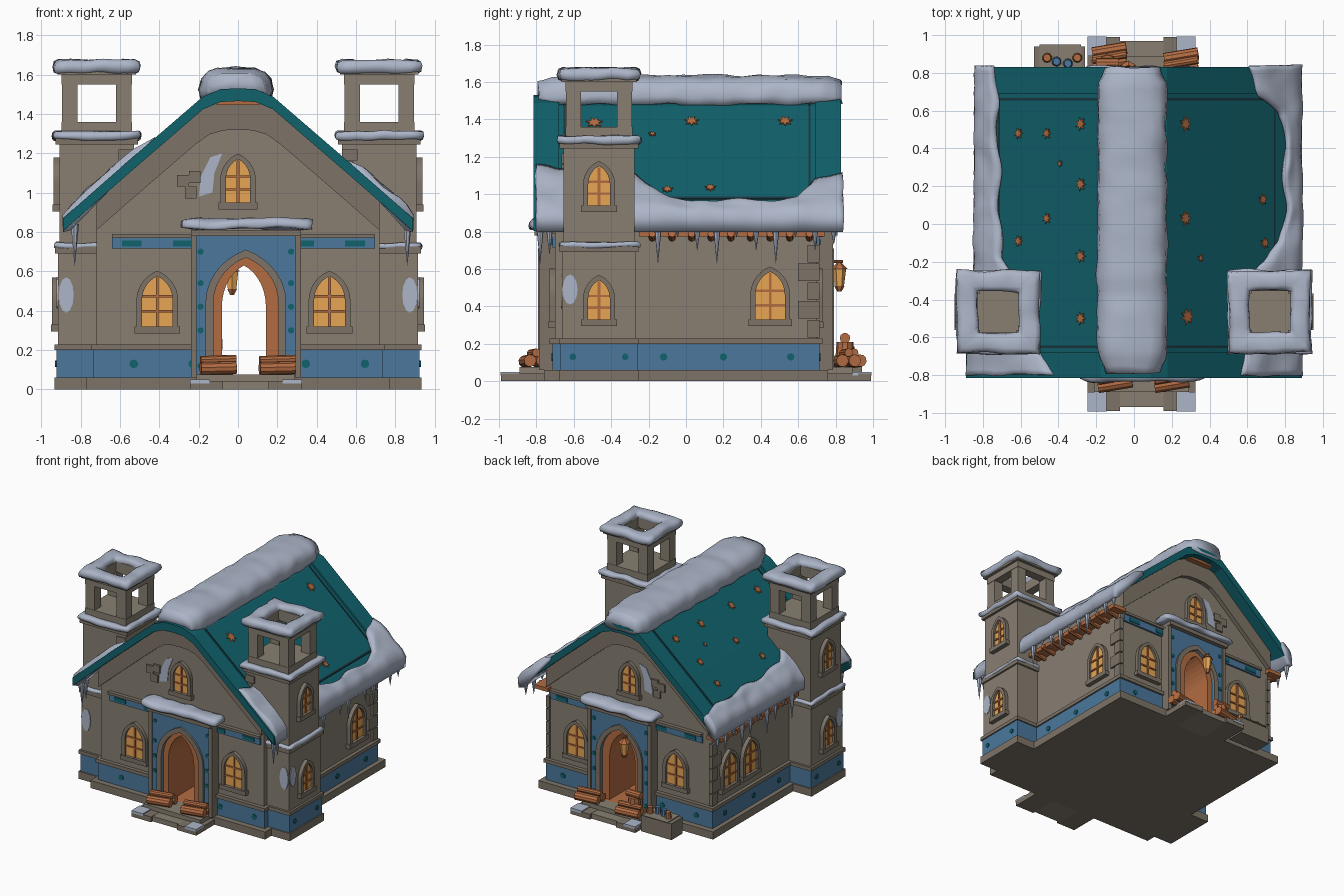
import bpy, bmesh, math
from mathutils import Matrix, Vector, noise

old = bpy.data.objects.get("Cube")
if old:
    bpy.data.objects.remove(old, do_unlink=True)

def material(name, *rgb):
    col = [(c / 255) ** 2.2 for c in rgb] + [1]
    m = bpy.data.materials.new(name)
    m.use_nodes = True
    m.diffuse_color = col
    node = m.node_tree.nodes["Principled BSDF"]
    node.inputs["Base Color"].default_value = col
    node.inputs["Roughness"].default_value = .9
    return m

STONE = material("grey stone", 135, 126, 113)
TRIM = material("trim stone", 124, 115, 103)
SNOW = material("snow", 171, 180, 199)
TEAL = material("teal roof", 24, 98, 108)
BLUE = material("blue paint", 76, 119, 155)
BROWN = material("warm wood", 178, 108, 68)
GLASS = material("glowing glass", 242, 173, 88)
DARK = material("dark groove", 32, 58, 66)
I, UP = Matrix(), Vector((0, 0, 1))
UPRIGHT = Matrix.Rotation(math.pi / 2, 4, 'X')

def finish(name, bm, mat, M=I, smooth=False):
    bmesh.ops.recalc_face_normals(bm, faces=bm.faces)
    bm.transform(M)
    me = bpy.data.meshes.new(name)
    bm.to_mesh(me)
    bm.free()
    me.materials.append(mat)
    for p in me.polygons:
        p.use_smooth = smooth
    ob = bpy.data.objects.new(name, me)
    bpy.context.collection.objects.link(ob)
    return ob

def loft(name, rings, mat, M=I, closed=False, smooth=False):
    bm = bmesh.new()
    vs = [[bm.verts.new(p) for p in r] for r in rings]
    n = len(vs[0])
    for a, b in zip(vs, vs[1:] + vs[:1] if closed else vs[1:]):
        for i in range(n):
            bm.faces.new((a[i], a[(i + 1) % n], b[(i + 1) % n], b[i]))
    if not closed:
        bm.faces.new(vs[0])
        bm.faces.new(vs[-1])
    return finish(name, bm, mat, M, smooth)

def prism(name, pts, y0, y1, mat, M=I):
    return loft(name, [[(x, y, z) for x, z in pts] for y in (y0, y1)], mat, M)

def box(name, x0, x1, y0, y1, z0, z1, mat, M=I):
    return prism(name, [(x0, z0), (x1, z0), (x1, z1), (x0, z1)], y0, y1, mat, M)

def frame(name, outer, inner, y0, y1, mat, M=I, closed=False):
    rings = [[(a, y0, b), (c, y0, d), (c, y1, d), (a, y1, b)]
             for (a, b), (c, d) in zip(outer, inner)]
    return loft(name, rings, mat, M, closed)

def arch(w, h, spring, z=0, n=7):
    k = math.radians(68)
    half = [(w, z)]
    for i in range(n + 1):
        a = k * i / n
        half.append((w * (1 - (1 - math.cos(a)) / (1 - math.cos(k))),
                     z + spring + (h - spring) * math.sin(a) / math.sin(k)))
    return half + [(-x, q) for x, q in half[-2::-1]]

def rod(name, a, b, r, mat, r2=None, n=10):
    a, b = Vector(a), Vector(b)
    bm = bmesh.new()
    bmesh.ops.create_cone(bm, cap_ends=True, segments=n, radius1=r,
                          radius2=r if r2 is None else r2, depth=(b - a).length)
    turn = UP.rotation_difference(b - a).to_matrix().to_4x4()
    return finish(name, bm, mat, Matrix.Translation((a + b) / 2) @ turn)

def interp(table, v):
    for (a, p), (b, q) in zip(table, table[1:]):
        if v <= b:
            return p + (q - p) * (v - a) / (b - a)
    return table[-1][1]

def roof_z(x):
    return interp([(0, 1.51), (.1, 1.505), (.17, 1.475), (.57, 1.13), (.9, .84)], abs(x))

def roof_sheet(name, s, x0, x1, y0, y1, t0, t1, mat):
    xs = [x0 + (x1 - x0) * i / 10 for i in range(11)]
    pts = [(s * x, roof_z(x) + t1) for x in xs] + [(s * x, roof_z(x) + t0) for x in xs[::-1]]
    return prism(name, pts, y0, y1, mat)

def power(v, e):
    return math.copysign(abs(v) ** e, v)

def rough(p, amount=.014):
    p = Vector(p)
    return p + noise.noise_vector(p * 9) * amount

def lump(name, a, b, w, h, seg=24):
    a, b = Vector(a), Vector(b)
    side = (b - a).cross(UP).normalized()
    rings = []
    for i in range(seg + 1):
        t = i / seg
        e = max(.78, (1 - abs(2 * t - 1) ** 24) ** .5)
        rings.append([rough(a + (b - a) * t + side * w * e * power(math.cos(f), .7)
                            + UP * h * e * max(-.35, power(math.sin(f), .8)))
                      for f in [math.tau * j / 16 for j in range(16)]])
    return loft(name, rings, SNOW, smooth=True)

def snow_ring(name, cx, cy, z, r, w, h):
    rings = []
    for i in range(40):
        c, s = math.cos(math.tau * i / 40), math.sin(math.tau * i / 40)
        k = 1 / max(abs(c), abs(s))
        rings.append([rough((cx + c * k * (r + w * power(math.cos(f), .6)),
                             cy + s * k * (r + w * power(math.cos(f), .6)),
                             z + h * power(math.sin(f), .7)), .012)
                      for f in [math.tau * j / 10 for j in range(10)]])
    loft(name, rings, SNOW, closed=True, smooth=True)

def roof_snow(name, s, edge, rim):
    rings = []
    for i in range(61):
        y = -.8 + 1.64 * i / 60
        inner, outer = interp(edge, y) + .012 * math.sin(y * 17), interp(rim, y)
        row = []
        for j in range(10):
            t = j / 9
            x = inner + (outer - inner) * t
            row.append(rough((s * x, y, roof_z(x) + .022 + .038 * min(1, 4 * t, 5 * (1 - t) + .3))))
        row += [(s * outer, y, roof_z(outer) - .05), (s * (outer - .04), y, roof_z(outer) - .04),
                (s * inner, y, roof_z(inner) - .01)]
        rings.append(row)
    loft(name, rings, SNOW, smooth=True)

def facing(x, y, z, degrees):
    return Matrix.Translation((x, y, z)) @ Matrix.Rotation(math.radians(degrees), 4, 'Z')

def frost(name, M, w, h):
    pts = [(w * math.cos(a), h * math.sin(a)) for a in [math.tau * i / 12 for i in range(12)]]
    prism(name, pts, -.006, 0, SNOW, M)

def window(name, M, w=.078, h=.255):
    f, s = .028, h * .52
    prism(name + "_glass", arch(w, h, s), -.012, .01, GLASS, M)
    frame(name + "_frame", arch(w + f, h + f, s), arch(w, h, s), -.03, .01, TRIM, M)
    box(name + "_mullion", -.007, .007, -.02, 0, 0, h * .97, BROWN, M)
    for k in (.3, .6):
        box(name + "_bar", -w, w, -.02, 0, h * k - .006, h * k + .006, BROWN, M)
    box(name + "_sill", -w - .038, w + .038, -.035, .01, -.035, 0, TRIM, M)

# main body with an arched passage through it
GX = .04
inner_arch = [(x - .01, z) for x, z in arch(.112, .57, .36, .06)]
passage = [(x + GX, z) for x, z in inner_arch]
roofline = [(x, roof_z(x) - .035) for x in (.72, .57, .3, .17, .1, -.1, -.17, -.3, -.57, -.72)]
body = prism("main_walls", passage[::-1] + [(.72, .06)] + roofline + [(-.72, .06)], -.7, .7, STONE)
body.data.materials.append(BROWN)
for p in body.data.polygons:
    if abs(p.normal.y) < .5 and abs(p.center.x - GX) < .13 and p.center.z < .65:
        p.material_index = 1
box("passage_floor", -.1, .18, -.78, .78, .05, .075, BROWN)
box("platform", -.77, .77, -.76, .76, 0, .06, TRIM)
for x0, x1 in ((-.735, -.1), (.18, .735)):
    box("blue_band", x0, x1, -.715, .715, .06, .2, BLUE)
    box("band_ledge", x0 - .012, x1 + .012, -.73, .73, .2, .228, TRIM)

# gable ends: doorway, steps, frieze, windows, rake trim
for tag, s, turn in (("front", -1, 0), ("back", 1, 180)):
    M = facing(GX, s * .69, 0, turn)
    opening = arch(.165, .61, .38, .06)
    lining = inner_arch if s < 0 else [(-x, z) for x, z in inner_arch[::-1]]
    prism(tag + "_portal", opening[::-1] + [(.265, .06), (.265, .79), (-.265, .79), (-.265, .06)],
          -.085, 0, BLUE, M)
    frame(tag + "_door_arch", arch(.205, .65, .38, .06), opening, -.1, 0, TRIM, M)
    frame(tag + "_door_lining", opening, lining, -.07, .0, BROWN, M)
    for k in (-1, 1):
        box(tag + "_pilaster", k * .265 - .014, k * .265 + .014, -.095, 0, .06, .79, TRIM, M)
        for z in (.12, .3, .42, .54, .7):
            rod(tag + "_portal_stud", M @ Vector((k * .23, -.092, z)), M @ Vector((k * .23, -.08, z)), .016, TEAL)
        box(tag + "_step_slab", k * .2 - .085, k * .2 + .085, -.3, -.02, 0, .042, TRIM, M)
        box(tag + "_step_snow", k * .235 - .05, k * .235 + .05, -.303, -.2, .03, .05, SNOW, M)
    box(tag + "_lintel", -.28, .28, -.12, 0, .78, .81, TRIM, M)
    lump(tag + "_portal_snow", (-.285, s * .76, .83), (.375, s * .76, .83), .075, .04)
    box(tag + "_lower_step", -.13, .13, -.28, -.02, 0, .04, STONE, M)
    box(tag + "_upper_step", -.25, .25, -.2, -.02, .03, .075, STONE, M)
    for x in (-.41, .465):
        window(tag + "_window", facing(x, s * .7, .32, turn))
        N = facing(x, s * .7, 0, turn)
        box(tag + "_frieze", -.23, .23, -.015, 0, .715, .77, BLUE, N)
        box(tag + "_frieze_ledge", -.23, .23, -.03, 0, .77, .79, TRIM, N)
        for k in (-.13, .13):
            box(tag + "_frieze_inlay", k - .05, k + .05, -.02, 0, .727, .757, TEAL, N)
        for k in (-.12, .18):
            rod(tag + "_band_stud", N @ Vector((k, -.02, .13)), N @ Vector((k, -.01, .13)), .022, TEAL)
    window(tag + "_gable_window", facing(0, s * .7, .95, turn), .062, .22)
    for k in (-1, 1):
        roof_sheet(tag + "_rake_trim", k, 0, .72, s * .69, s * .735, -.19, -.035, TRIM)
    for x, z in ((-.28, 1.06), (-.22, 1.08), (-.24, 1.0)):
        box(tag + "_gable_brick", x - .03, x + .03, s * .69, s * .715, z - .03, z + .03, TRIM)
    prism(tag + "_wall_frost", [(-.2, .98), (-.13, 1.0), (-.12, 1.1), (-.08, 1.2), (-.14, 1.18), (-.19, 1.08)],
          s * .7, s * .705, SNOW)
    box(tag + "_ridge_beam", -.11, .11, s * .7, s * .78, 1.445, 1.472, BROWN)

# roof halves, raised rims, grooves, eaves and icicles
for s, reach in ((1, .87), (-1, .84)):
    roof_sheet("roof_half", s, 0, reach, -.8, .82, -.04, 0, TEAL)
    for y0, y1, x1 in ((-.815, -.68, .89), (.69, .83, reach)):
        roof_sheet("roof_rim", s, 0, x1, y0, y1, -.045, .02, TEAL)
    for y in (-.65, .66):
        roof_sheet("roof_groove", s, .17, .76, y - .006, y + .006, 0, .006, DARK)
    eave = s * (reach - .01)
    roof_sheet("eave_groove", s, reach - .13, reach - .12, -.65, .66, 0, .006, DARK)
    box("eave_beam", min(s * .7, s * .82), max(s * .7, s * .82), -.25, .74, .775, .805, BROWN)
    for i in range(9):
        y = -.18 + i * .105
        rod("rafter", (s * .71, y, .765), (s * .83, y, .79), .02, BROWN, n=8)
        rod("icicle", (eave, y + .03, .84), (eave, y + .03, .63 + .07 * (i * 5 % 3)), .022, SNOW, .001, 7)
    for i, y in enumerate((-.78, -.73, .79)):
        rod("corner_icicle", (eave, y, .84), (eave, y, .63 + .05 * i), .022, SNOW, .001, 7)
    for i in range(5):
        w = .06 + .05 * (i % 2)
        box("quoin", s * .72 - .015, s * .72 + .015, .71 - w, .715, .235 + i * .1, .328 + i * .1, TRIM)
roof_snow("eave_snow_right", 1, [(-.82, .57), (-.66, .58), (-.3, .58), (-.2, .68), (-.1, .77), (0, .795), (.45, .795),
                                 (.6, .77), (.68, .66), (.84, .6)], [(-.8, .89), (.84, .89)])
roof_snow("eave_snow_left", -1, [(-.82, .43), (-.7, .47), (-.64, .58), (-.3, .6), (-.18, .7), (.84, .73)],
          [(-.8, .89), (-.66, .88), (-.2, .85), (.84, .845)])
lump("ridge_snow", (-.01, -.79, 1.52), (-.01, .83, 1.52), .185, .115, 40)

# worn patches on the roof
for x, y, r in ((.27, .53, .04), (.27, .03, .04), (.35, -.18, .02), (.28, -.49, .045), (.68, .13, .03),
                (.69, -.1, .03), (-.61, .48, .03), (-.46, .48, .03), (-.28, .53, .035), (-.28, .21, .035),
                (-.46, .03, .03), (-.61, -.09, .03), (-.28, -.17, .035), (-.28, -.5, .035), (-.39, .32, .018)):
    radii = [r * (1 - .5 * (i % 2)) for i in range(14)]
    pts = [(q * math.cos(i * math.pi / 7), q * math.sin(i * math.pi / 7)) for i, q in enumerate(radii)]
    tilt = Matrix.Rotation(math.copysign(math.radians(41), x), 4, 'Y')
    prism("roof_patch", pts, -.008, .008, BROWN, Matrix.Translation((x, y, roof_z(x))) @ tilt @ UPRIGHT)

# twin towers
def square(r):
    return [(r, r), (-r, r), (-r, -r), (r, -r)]

TY = -.465
for s in (-1, 1):
    cx = s * .718
    T = Matrix.Translation((cx, TY, 0))
    for part, r, z0, z1, mat in (("pad", .215, 0, .06, TRIM), ("band", .205, .06, .2, BLUE),
                                 ("band_ledge", .215, .2, .228, TRIM), ("lower_shaft", .198, .2, .7, STONE),
                                 ("middle_ledge", .212, .69, .725, TRIM), ("upper_shaft", .19, .72, 1.26, STONE),
                                 ("top_ledge", .21, 1.245, 1.28, TRIM), ("belfry_floor", .18, 1.28, 1.36, STONE)):
        box("tower_" + part, -r, r, -r, r, z0, z1, mat, T)
    for i in (-1, 1):
        for j in (-1, 1):
            box("belfry_post", i * .137 - .04, i * .137 + .04, j * .137 - .04, j * .137 + .04, 1.35, 1.56, STONE, T)
    for part, r, z0, z1 in (("lintel", .18, 1.55, 1.61), ("cap", .2, 1.6, 1.635)):
        frame("belfry_" + part, square(r), square(.11), z0, z1, STONE, T @ UPRIGHT, True)
    snow_ring("tower_cap_snow", cx, TY, 1.64, .163, .055, .034)
    snow_ring("tower_ledge_snow", cx, TY, 1.29, .195, .028, .022)
    snow_ring("tower_middle_snow", cx, TY, .73, .195, .02, .015)
    for z, x in ((.33, .198), (.94, .19)):
        window("tower_window", facing(cx + s * x, TY, z, s * 90), .058, .21)
    for z, k in ((1.19, .04), (1.13, .02), (1.07, .045)):
        box("tower_brick", cx - s * .15 - k, cx - s * .15 + k, TY - .2, TY - .17, z - .028, z + .028, TRIM)
    frost("tower_front_frost", facing(cx + s * .155, TY - .198, .48, 0), .038, .09)
    frost("tower_side_frost", facing(cx + s * .198, TY - .155, .49, s * 90), .04, .08)
    for y in (-.14, .14):
        rod("tower_stud", (cx + s * .2, TY + y, .13), (cx + s * .212, TY + y, .13), .018, TEAL)

# side windows and studs
window("side_window", facing(.72, .45, .33, 90))
for y in (.5, .24):
    window("side_window", facing(-.72, y, .33, -90))
for s in (-1, 1):
    for y in (-.12, .2, .56):
        rod("side_stud", (s * .73, y, .13), (s * .742, y, .13), .02, TEAL)

# firewood, pack, crate with jars, hanging lantern
for x, y in ((-.1, -.83), (.2, -.83), (.25, .84), (-.13, .87)):
    for k, z, r in ((-.033, .105, .033), (.033, .105, .033), (0, .148, .022)):
        rod("firewood", (x - .09, y + k, z), (x + .09, y + k + .03, z + .005), r, BROWN)
rod("pack_body", (-.14, .85, .07), (-.14, .85, .21), .055, BROWN, .045)
rod("pack_roll", (-.2, .85, .23), (-.08, .85, .23), .028, BROWN)
box("crate", -.53, -.26, .8, .94, .0, .13, TRIM)
box("crate_cloth", -.5, -.28, .795, .95, .13, .137, STONE)
for x, y, mat in ((-.41, .86, BLUE), (-.35, .85, BLUE), (-.46, .88, BROWN), (-.3, .88, BROWN)):
    rod("jar", (x, y, .13), (x, y, .185), .027, mat, .02)
LX, LY = -.03, .82
rod("lantern_bracket", (LX, .77, .64), (LX, LY + .02, .64), .008, BROWN)
for a, b, r, r2, mat in ((.64, .6, .006, .006, BROWN), (.6, .635, .045, .01, BROWN),
                         (.51, .6, .025, .036, GLASS), (.48, .51, .012, .028, BROWN)):
    rod("lantern", (LX, LY, a), (LX, LY, b), r, mat, r2, 6)
